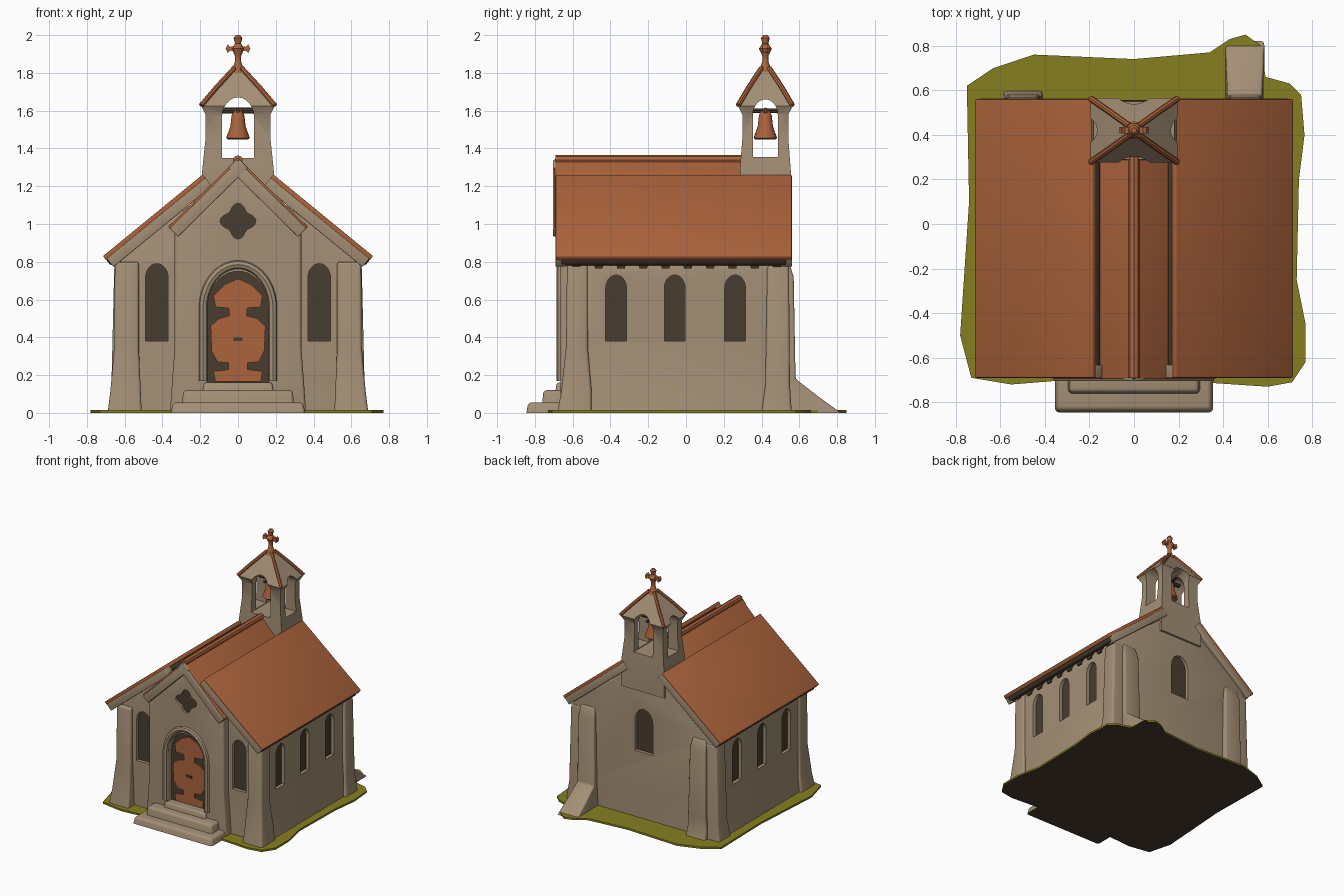
import bpy, bmesh, math
from mathutils import Vector

if "Cube" in bpy.data.objects:
    bpy.data.objects.remove(bpy.data.objects["Cube"])


def material(name, rgb):
    m = bpy.data.materials.new(name)
    m.use_nodes = True
    m.diffuse_color = (*rgb, 1)
    m.node_tree.nodes["Principled BSDF"].inputs["Base Color"].default_value = (*rgb, 1)
    return m


STONE = material("tan stone", (0.37, 0.275, 0.18))
ROOF = material("terracotta", (0.41, 0.125, 0.045))
DARK = material("dark brown", (0.068, 0.045, 0.028))
GRASS = material("olive grass", (0.24, 0.215, 0.013))
parts = []


def add(name, mesh, mat):
    """Link a mesh; undersides resting on the ground are dark."""
    mesh.materials.clear()
    mesh.materials.append(mat)
    mesh.materials.append(DARK)
    for p in mesh.polygons:
        p.material_index = int(p.normal.z < -0.9 and p.center.z < 0.001)
    ob = bpy.data.objects.new(name, mesh)
    bpy.context.scene.collection.objects.link(ob)
    parts.append(ob)
    return ob


def finish(name, bm, mat, bevel=0):
    bmesh.ops.recalc_face_normals(bm, faces=bm.faces)
    if bevel:
        edges = [e for e in bm.edges if e.calc_face_angle(0) > 0.5
                 and max(v.co.z for v in e.verts) > 0.001]
        bmesh.ops.bevel(bm, geom=edges, offset=bevel, segments=3, profile=0.5,
                        affect='EDGES', clamp_overlap=True)
    me = bpy.data.meshes.new(name)
    bm.to_mesh(me)
    bm.free()
    return add(name, me, mat)


def prism(name, pts, lo, hi, mat, axis='Y', bevel=0):
    """Extrude a 2D outline along an axis."""
    place = {'X': lambda u, v, t: (t, u, v),
             'Y': lambda u, v, t: (u, t, v),
             'Z': lambda u, v, t: (u, v, t)}[axis]
    bm = bmesh.new()
    a = [bm.verts.new(place(u, v, lo)) for u, v in pts]
    b = [bm.verts.new(place(u, v, hi)) for u, v in pts]
    bm.faces.new(a)
    bm.faces.new(b)
    for i in range(len(pts)):
        j = (i + 1) % len(pts)
        bm.faces.new((a[i], a[j], b[j], b[i]))
    return finish(name, bm, mat, bevel)


def loft(name, sections, mat, bevel=0):
    """Stack rectangles given as (z, x0, x1, y0, y1)."""
    bm = bmesh.new()
    rings = [[bm.verts.new(p) for p in ((x0, y0, z), (x1, y0, z), (x1, y1, z), (x0, y1, z))]
             for z, x0, x1, y0, y1 in sections]
    bm.faces.new(rings[0])
    bm.faces.new(rings[-1])
    for a, b in zip(rings, rings[1:]):
        for i in range(4):
            j = (i + 1) % 4
            bm.faces.new((a[i], a[j], b[j], b[i]))
    return finish(name, bm, mat, bevel)


def lathe(name, profile, y, mat):
    bm = bmesh.new()
    vs = [bm.verts.new((r, y, z)) for r, z in profile]
    es = [bm.edges.new(p) for p in zip(vs, vs[1:])]
    bmesh.ops.spin(bm, geom=vs + es, cent=(0, y, 0), axis=(0, 0, 1), angle=math.tau, steps=20)
    bmesh.ops.remove_doubles(bm, verts=bm.verts, dist=0.0005)
    return finish(name, bm, mat)


def tube(name, pts, r, mat):
    cu = bpy.data.curves.new(name, 'CURVE')
    cu.dimensions = '3D'
    cu.bevel_depth, cu.bevel_resolution, cu.use_fill_caps = r, 2, True
    sp = cu.splines.new('POLY')
    sp.points.add(len(pts) - 1)
    for p, co in zip(sp.points, pts):
        p.co = (*co, 1)
    tmp = bpy.data.objects.new(name, cu)
    me = bpy.data.meshes.new_from_object(tmp)
    bpy.data.objects.remove(tmp)
    return add(name, me, mat)


def mirrored(half):
    return half + [(-x, z) for x, z in reversed(half) if x > 0]


def arch(c, w, z0, z1, n=12):
    """Arched opening outline, half width w."""
    rise = w * 1.25
    return [(c - w, z0), (c + w, z0)] + [
        (c + w * math.cos(math.pi * i / n), z1 - rise + rise * math.sin(math.pi * i / n))
        for i in range(n + 1)]


def cut(ob, cutter):
    mod = ob.modifiers.new("cut", 'BOOLEAN')
    mod.operation, mod.solver, mod.object = 'DIFFERENCE', 'EXACT', cutter
    bpy.context.view_layer.update()
    me = bpy.data.meshes.new_from_object(ob.evaluated_get(bpy.context.evaluated_depsgraph_get()))
    ob.modifiers.clear()
    ob.data = me
    parts.remove(cutter)
    bpy.data.objects.remove(cutter)


def opening(ob, name, pts, outer, inner, axis):
    """Recess with a dark pane at its back."""
    lo, hi = sorted((outer, inner))
    cut(ob, prism("cutter", pts, lo, hi, STONE, axis))
    s = math.copysign(0.006, outer - inner)
    lo, hi = sorted((inner - s, inner + s / 2))
    prism(name, pts, lo, hi, DARK, axis)


# Ground
prism("grass_base", [(-.73, -.69), (-.55, -.72), (-.3, -.7), (.3, -.71), (.6, -.73), (.71, -.71),
                     (.77, -.62), (.77, -.45), (.73, -.25), (.74, .2), (.765, .4), (.75, .58),
                     (.7, .63), (.59, .66), (.57, .8), (.5, .85), (.43, .83), (.34, .77),
                     (0, .74), (-.45, .76), (-.63, .7), (-.75, .62), (-.74, .1), (-.78, -.5)],
      0, 0.015, GRASS, 'Z')

# Nave walls with recessed windows
nave = prism("nave_walls", mirrored([(.67, 0), (.655, .12), (.64, .35), (.64, .78), (.62, .83),
                                     (.24, 1.11), (0, 1.3)]), -.6, .54, STONE, 'Y', .012)
for s in (-1, 1):
    for y in (-.37, -.06, .26):
        opening(nave, "side_window", arch(y, .055, .38, .73), s * .7, s * .61, 'X')
    opening(nave, "front_window", arch(s * .43, .06, .38, .79), -.65, -.57, 'Y')
opening(nave, "back_window", arch(0, .08, .55, .9), .6, .51, 'Y')

# Front gable bay with door and rosette
bay = prism("entrance_bay", mirrored([(.36, 0), (.35, .15), (.335, .35), (.335, .97), (0, 1.3)]),
            -.665, -.5, STONE, 'Y', .015)
opening(bay, "door_backing", arch(0, .165, .16, .75, 20), -.72, -.615, 'Y')
rosette = []
for i in range(32):
    t = math.tau * i / 32
    r = .065 + .03 * (1 + math.cos(4 * t)) / 2
    rosette.append((r * math.cos(t), 1.015 + r * math.sin(t)))
opening(bay, "rosette_window", rosette, -.72, -.645, 'Y')
prism("door_panels", mirrored([(.12, .165), (.13, .22), (.05, .23), (.05, .265), (.11, .27),
                               (.14, .33), (.145, .46), (.1, .5), (.045, .515), (.05, .555),
                               (.12, .56), (.13, .62), (.07, .68), (0, .71)]), -.627, -.617, ROOF)
prism("door_handle", [(-.025, .38), (.025, .38), (.025, .4), (-.025, .4)], -.633, -.625, DARK)
hood = arch(0, .185, .17, .785, 20)
tube("door_surround", [(x, -.662, z) for x, z in hood[1:] + hood[:1]], .024, STONE)

# Entrance steps
loft("lower_step", [(0, -.355, .355, -.845, -.6), (.055, -.345, .345, -.835, -.6)], STONE, .018)
loft("upper_step", [(0, -.3, .3, -.765, -.6), (.12, -.29, .29, -.755, -.6)], STONE, .018)
loft("threshold", [(.05, -.2, .2, -.7, -.6), (.16, -.18, .18, -.685, -.6)], STONE, .012)


# Roof layers, measured along the slope normal
def roof_band(name, a, b, top, bottom, y0, y1, mat):
    a, b = Vector(a), Vector(b)
    d = (b - a).normalized()
    n = Vector((-d.y, d.x))
    if n.y > 0:
        n = -n
    quad = [a + n * top, b + n * top, b + n * bottom, a + n * bottom]
    for s in (-1, 1):
        prism(name, [(s * p.x, p.y) for p in quad], y0, y1, mat, 'Y',
              .006 if bottom - top > .015 else 0)


eave, crest = (.715, .83), (.187, 1.262)
roof_band("roof_slope", eave, crest, 0, .03, -.69, .56, ROOF)
roof_band("roof_soffit", eave, crest, .029, .06, -.66, .53, DARK)
roof_band("front_rake", (.71, .834), crest, .022, .08, -.692, -.63, STONE)
roof_band("back_rake", (.71, .834), crest, .022, .08, .5, .562, STONE)
roof_band("ridge_roof", (.37, .985), (0, 1.35), 0, .03, -.695, .3, ROOF)
roof_band("bay_rake", (.37, .985), (0, 1.35), .012, .075, -.705, -.62, STONE)
roof_band("roof_valley", (.2, 1.153), (.168, 1.184), -.006, .004, -.69, .29, DARK)
tube("ridge_cap", [(0, -.69, 1.338), (0, .3, 1.338)], .026, ROOF)
for s in (-1, 1):
    tube("eave_rod", [(s * .665, -.64, .795), (s * .665, .53, .795)], .014, DARK)
    for i in range(10):
        y = -.58 + i * .118
        loft("eave_bracket", [(.765, s * .62, s * .65, y - .02, y + .02),
                              (.81, s * .62, s * .665, y - .03, y + .03)], DARK)

# Corner buttresses
for s in (-1, 1):
    loft("front_buttress", [(0, s * .51, s * .69, -.68, -.5), (.12, s * .515, s * .675, -.66, -.5),
                            (.35, s * .525, s * .655, -.635, -.52),
                            (.8, s * .525, s * .652, -.63, -.52)], STONE, .015)
    loft("side_buttress", [(0, s * .5, s * .69, .4, .56), (.15, s * .5, s * .67, .42, .55),
                           (.78, s * .5, s * .655, .43, .545)], STONE, .015)
    foot = .82 if s > 0 else .6
    loft("back_buttress", [(0, s * .41, s * .585, .5, foot),
                           (.09, s * .415, s * .58, .5, .575 + (foot - .6) * .55),
                           (.18, s * .42, s * .575, .5, .58), (.72, s * .43, s * .57, .5, .57),
                           (.8, s * .44, s * .56, .5, .545)], STONE, .012)

# Bell tower: tapered block with a flared cap, pierced both ways
TY = .42
tower = loft("bell_tower", [(z, -hx, hx, TY - hy, TY + hy) for z, hx, hy in (
    (1.05, .195, .137), (1.28, .19, .135), (1.45, .172, .122), (1.58, .172, .122),
    (1.625, .195, .145), (1.72, .115, .088), (1.82, .025, .025))], STONE)
cut(tower, prism("cutter", arch(0, .085, 1.35, 1.67), 0, 1, STONE, 'Y'))
cut(tower, prism("cutter", arch(TY, .066, 1.355, 1.66), -1, 1, STONE, 'X'))
for sx in (-1, 1):
    for sy in (-1, 1):
        tube("tower_hip", [(sx * .195, TY + sy * .143, 1.628), (sx * .115, TY + sy * .088, 1.722),
                           (sx * .02, TY + sy * .02, 1.825)], .014, ROOF)

# Bell on its yoke
lathe("bell", [(0, 1.605), (.022, 1.6), (.034, 1.575), (.04, 1.52), (.062, 1.455), (.052, 1.447),
               (0, 1.47)], TY, ROOF)
tube("bell_yoke", [(-.095, TY, 1.6), (.095, TY, 1.6)], .016, DARK)
tube("bell_cross_bar", [(0, TY - .08, 1.6), (0, TY + .08, 1.6)], .012, DARK)

# Finial cross
lathe("finial_post", [(0, 1.79), (.042, 1.8), (.028, 1.825), (.016, 1.86), (.016, 1.89),
                      (.034, 1.928), (.016, 1.955), (.023, 1.985), (.012, 2), (0, 2)], TY, ROOF)
for s in (-1, 1):
    prism("finial_arm", [(0, 1.912), (s * .04, 1.918), (s * .055, 1.906), (s * .066, 1.928),
                         (s * .055, 1.95), (s * .04, 1.938), (0, 1.944)],
          TY - .015, TY + .015, ROOF)

# Soft shading with crisp edges
bpy.ops.object.select_all(action='DESELECT')
for ob in parts:
    ob.select_set(True)
bpy.context.view_layer.objects.active = parts[0]
bpy.ops.object.shade_smooth_by_angle(angle=math.radians(40))
